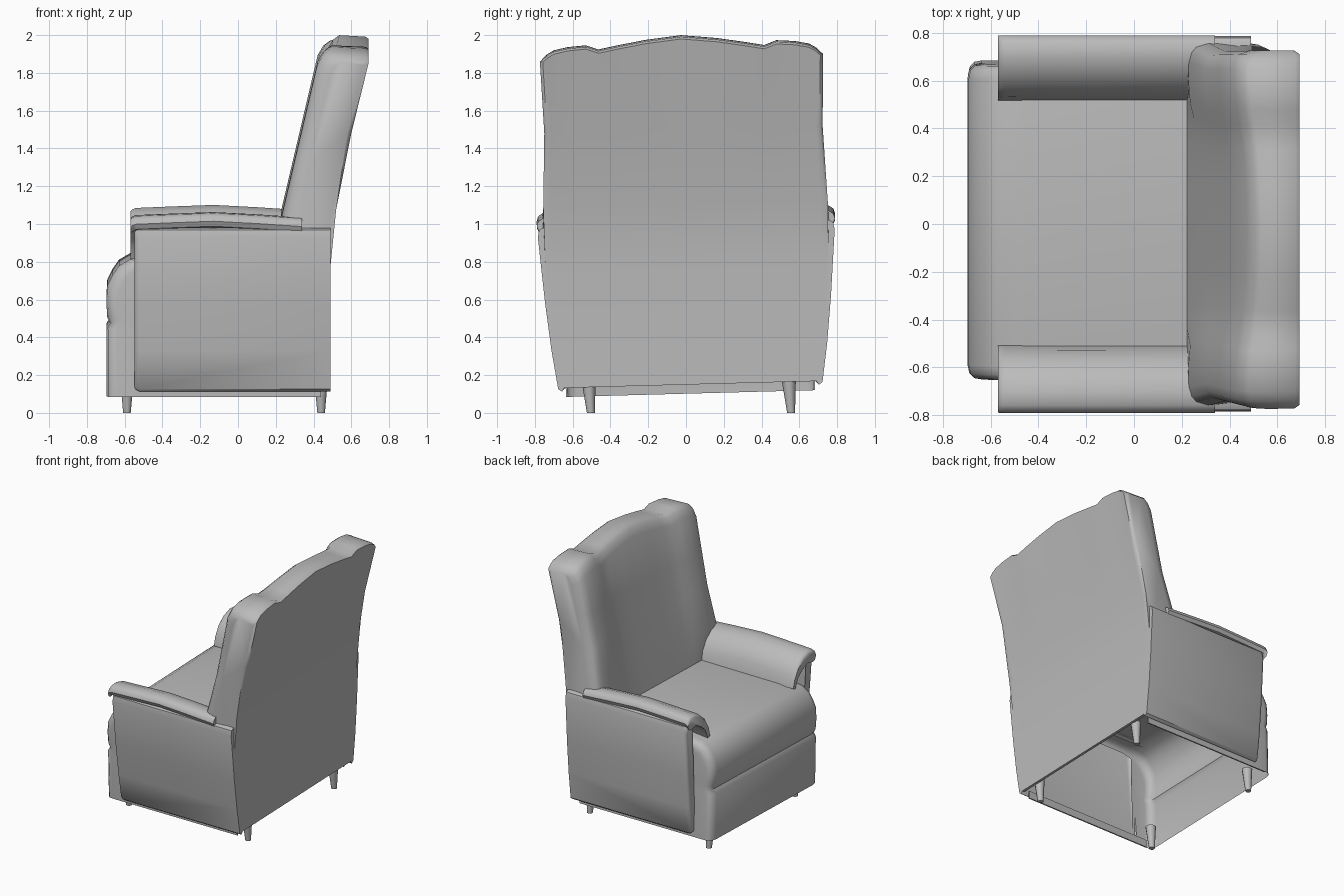
import bpy, bmesh
from mathutils import Matrix, Vector

cube = bpy.data.objects.get("Cube")
if cube:
    bpy.data.objects.remove(cube, do_unlink=True)

grey = bpy.data.materials.new("upholstery_grey")
grey.use_nodes = True
grey.diffuse_color = (0.5, 0.5, 0.5, 1)
grey.node_tree.nodes["Principled BSDF"].inputs["Base Color"].default_value = (0.5, 0.5, 0.5, 1)

# The whole seat leans slightly sideways on its legs
PIVOT = Vector((0, 0, 1))
LEAN = Matrix.Translation(PIVOT) @ Matrix.Rotation(0.027, 4, 'X') @ Matrix.Translation(-PIVOT)


def finish(name, bm, angle=0.75):
    bmesh.ops.remove_doubles(bm, verts=bm.verts, dist=0.0005)
    bmesh.ops.recalc_face_normals(bm, faces=bm.faces)
    mesh = bpy.data.meshes.new(name)
    bm.to_mesh(mesh)
    bm.free()
    mesh.materials.append(grey)
    obj = bpy.data.objects.new(name, mesh)
    bpy.context.collection.objects.link(obj)
    bpy.ops.object.select_all(action='DESELECT')
    obj.select_set(True)
    bpy.context.view_layer.objects.active = obj
    bpy.ops.object.shade_smooth_by_angle(angle=angle)


def loft(name, rings, closed=True):
    """Skin a row of equal point rings; closed rings get end caps."""
    bm = bmesh.new()
    rows = [[bm.verts.new(LEAN @ Vector(p)) for p in ring] for ring in rings]
    n = len(rows[0])
    for a, b in zip(rows, rows[1:]):
        for i in range(n if closed else n - 1):
            j = (i + 1) % n
            bm.faces.new((a[i], a[j], b[j], b[i]))
    if closed:
        bm.faces.new(rows[0])
        bm.faces.new(rows[-1])
    finish(name, bm)


def interp(table, t):
    for (a, va), (b, vb) in zip(table, table[1:]):
        if t <= b:
            return va + (vb - va) * max(0, t - a) / (b - a)
    return table[-1][1]


def mirrored(values):
    return [-v for v in reversed(values) if v > 0] + values


# Backrest: side bolsters, crowned top, flat rear panel down to the base
WIDTH = [(0.15, 0.69), (0.2, 0.706), (0.8, 0.75), (1.0, 0.762), (1.35, 0.732), (2.0, 0.754)]
CROWN = [(0, 2.0), (0.25, 1.98), (0.45, 1.955), (0.585, 1.936), (0.67, 1.96),
         (0.85, 1.95), (0.93, 1.93), (1, 1.88)]
BOLSTER = [(0.4, 0), (0.585, 0.016), (0.67, 0.032), (0.8, 0.04), (0.9, 0.038),
           (0.95, 0.028), (0.98, 0.008), (1, -0.045)]


def back_ring(s):
    h = interp(CROWN, abs(s))
    bulge = interp(BOLSTER, abs(s))
    tuck = 0.022 if abs(s) == 1 else 0

    def front(z):
        return max(0.222, 0.22 + 0.235 * (z - 0.85) - bulge)

    pts = [(0.49, 0.15), (0.49, 0.2), (0.49, 0.8), (0.52, 1.1), (0.6 - tuck, 1.5),
           (0.692 - tuck, h - 0.02), (0.675 - tuck, h - 0.008), (front(h) + 0.045, h),
           (front(h) + 0.012, h - 0.025)]
    pts += [(front(z), z) for z in (h - 0.075, 1.6, 1.35, 1.05, 0.85)]
    pts += [(0.45, 0.83), (0.47, 0.8), (0.47, 0.2), (0.47, 0.15)]
    return [(x, s * interp(WIDTH, z), z) for x, z in pts]


loft("backrest", [back_ring(s) for s in
                  mirrored([0, 0.25, 0.45, 0.585, 0.67, 0.8, 0.9, 0.95, 0.98, 1])])

# Seat cushion and front panel: one open shell, hollow below
SEAT = [(-0.695, 0.102), (-0.695, 0.46), (-0.677, 0.49), (-0.692, 0.52), (-0.697, 0.6),
        (-0.692, 0.69), (-0.665, 0.745), (-0.63, 0.795), (-0.57, 0.83), (-0.45, 0.847), (0.3, 0.852)]


def seat_ring(y, inset, wall=False):
    return [(max(x, -0.52) if wall else x + (inset if x < -0.5 else 0), y,
             z - (inset * 0.7 if z > 0.6 else 0)) for x, z in SEAT]


half = [(0.6, 0), (0.635, 0.008), (0.655, 0.028), (0.66, 0.055), (0.66, 0.055, True)]
loft("seat_and_front_panel",
     [seat_ring(-h[0], *h[1:]) for h in reversed(half)] + [seat_ring(*h) for h in half],
     closed=False)

# Armrests are rolled pads, high outside and curling down to the seat inside
ARM = [(0.75, 0.985), (0.777, 0.993), (0.79, 1.02), (0.782, 1.045), (0.757, 1.062), (0.7, 1.066),
       (0.635, 1.045), (0.573, 0.995), (0.53, 0.925), (0.513, 0.84),
       (0.54, 0.83), (0.57, 0.9), (0.62, 0.965), (0.69, 1.0)]
ARM_STATIONS = [(-0.57, -0.02), (-0.56, -0.007), (-0.54, 0), (-0.35, 0.008),
                (-0.13, 0.016), (0.1, 0.004), (0.34, -0.012)]
PANEL = [(0.68, 0.13), (0.7, 0.145), (0.73, 0.35), (0.757, 0.6), (0.786, 0.95),
         (0.778, 0.99), (0.76, 1.0), (0.72, 1.0), (0.668, 0.15)]
PANEL_STATIONS = [(-0.547, 0.02, 0.95), (-0.54, 0.008, 0.975), (-0.52, 0, 1), (0.49, 0, 1)]
for prefix, side in (("near", -1), ("far", 1)):
    loft(prefix + "_armrest", [
        [(x, side * y, z + lift * (z > 0.9)) for y, z in ARM] for x, lift in ARM_STATIONS])
    loft(prefix + "_side_panel", [
        [(x, side * (y - inset), 0.56 + (z - 0.56) * k) for y, z in PANEL]
        for x, inset, k in PANEL_STATIONS])
    # Low rail along the bottom of the frame
    loft(prefix + "_base_rail", [
        [(x, side * y, z) for y, z in ((0.65, 0.102), (0.66, 0.102), (0.66, 0.16), (0.65, 0.16))]
        for x in (-0.64, 0.44)])

# Tapered legs, sheared slightly sideways
SHEAR = Matrix.Identity(4)
SHEAR[1][2] = -0.07
for place, x in (("seat", -0.588), ("rear", 0.44)):
    for prefix, side in (("near", -1), ("far", 1)):
        bm = bmesh.new()
        bmesh.ops.create_cone(bm, cap_ends=True, segments=10, radius1=0.021, radius2=0.038,
                              depth=0.18,
                              matrix=Matrix.Translation((x, 0.02 + side * 0.53, 0.09)) @ SHEAR)
        finish(prefix + "_" + place + "_leg", bm)
